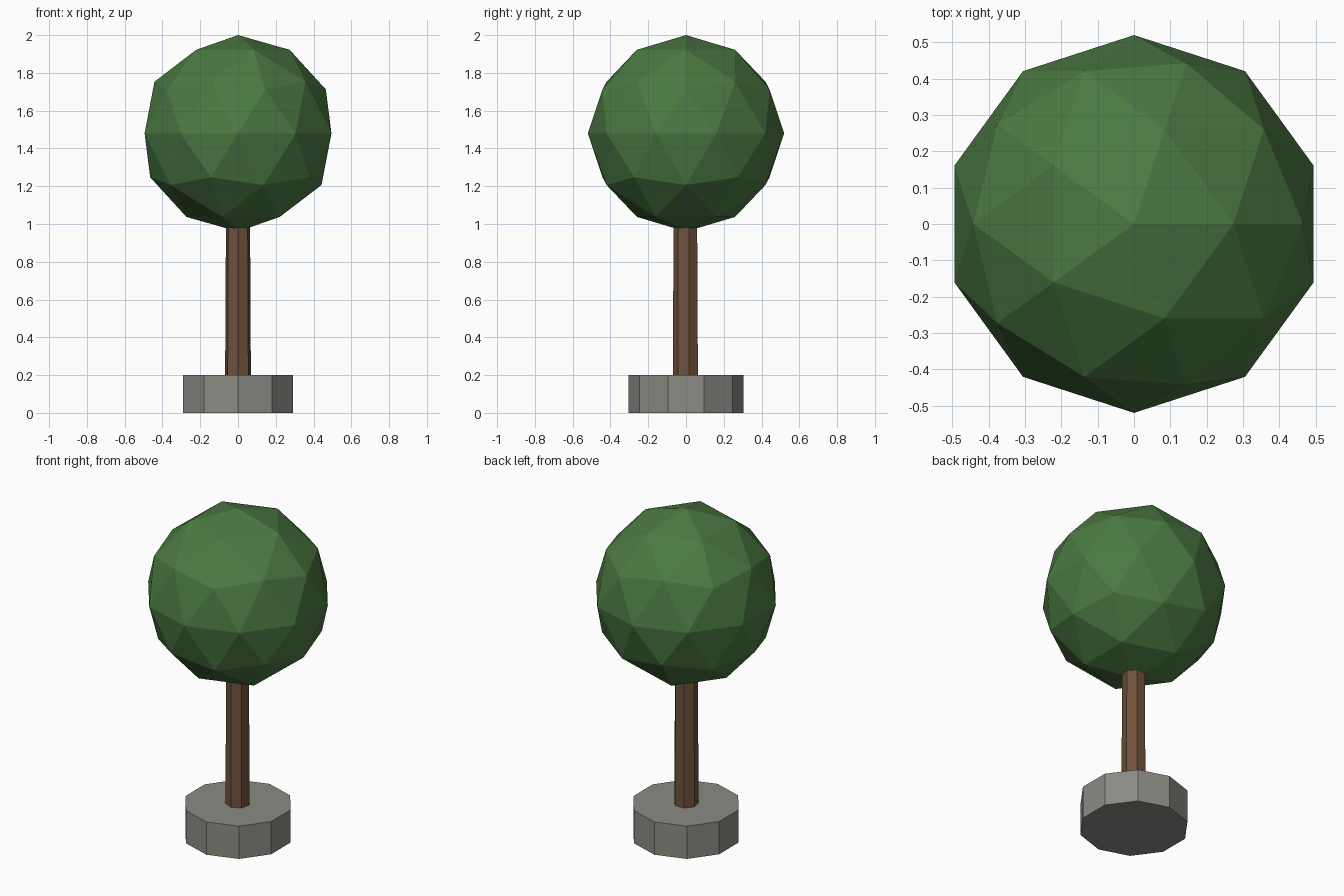
import bpy
from math import pi

if "Cube" in bpy.data.objects:
    bpy.data.objects.remove(bpy.data.objects["Cube"])


def finish(name, color):
    """Name the active object and give it a flat colour."""
    obj = bpy.context.object
    obj.name = name
    mat = bpy.data.materials.new(name + "_colour")
    mat.diffuse_color = (*color, 1)
    mat.use_nodes = True
    mat.node_tree.nodes["Principled BSDF"].inputs["Base Color"].default_value = mat.diffuse_color
    obj.data.materials.append(mat)


def tapered_post(name, sides, r_bottom, r_top, z0, z1, color):
    """Low-poly upright post with one corner facing the front (-y)."""
    bpy.ops.mesh.primitive_cone_add(
        vertices=sides, radius1=r_bottom, radius2=r_top, depth=z1 - z0,
        location=(0, 0, (z0 + z1) / 2), rotation=(0, 0, pi))
    finish(name, color)


# Ten-sided stone base
tapered_post("base", 10, 0.305, 0.305, 0.0, 0.2, (0.26, 0.26, 0.235))

# Seven-sided trunk, running from inside the base into the foliage
tapered_post("trunk", 7, 0.071, 0.065, 0.01, 1.1, (0.16, 0.085, 0.045))

# Faceted round foliage
bpy.ops.mesh.primitive_ico_sphere_add(subdivisions=2, radius=0.52,
                                      location=(0, 0, 1.48))
finish("foliage", (0.07, 0.19, 0.055))
